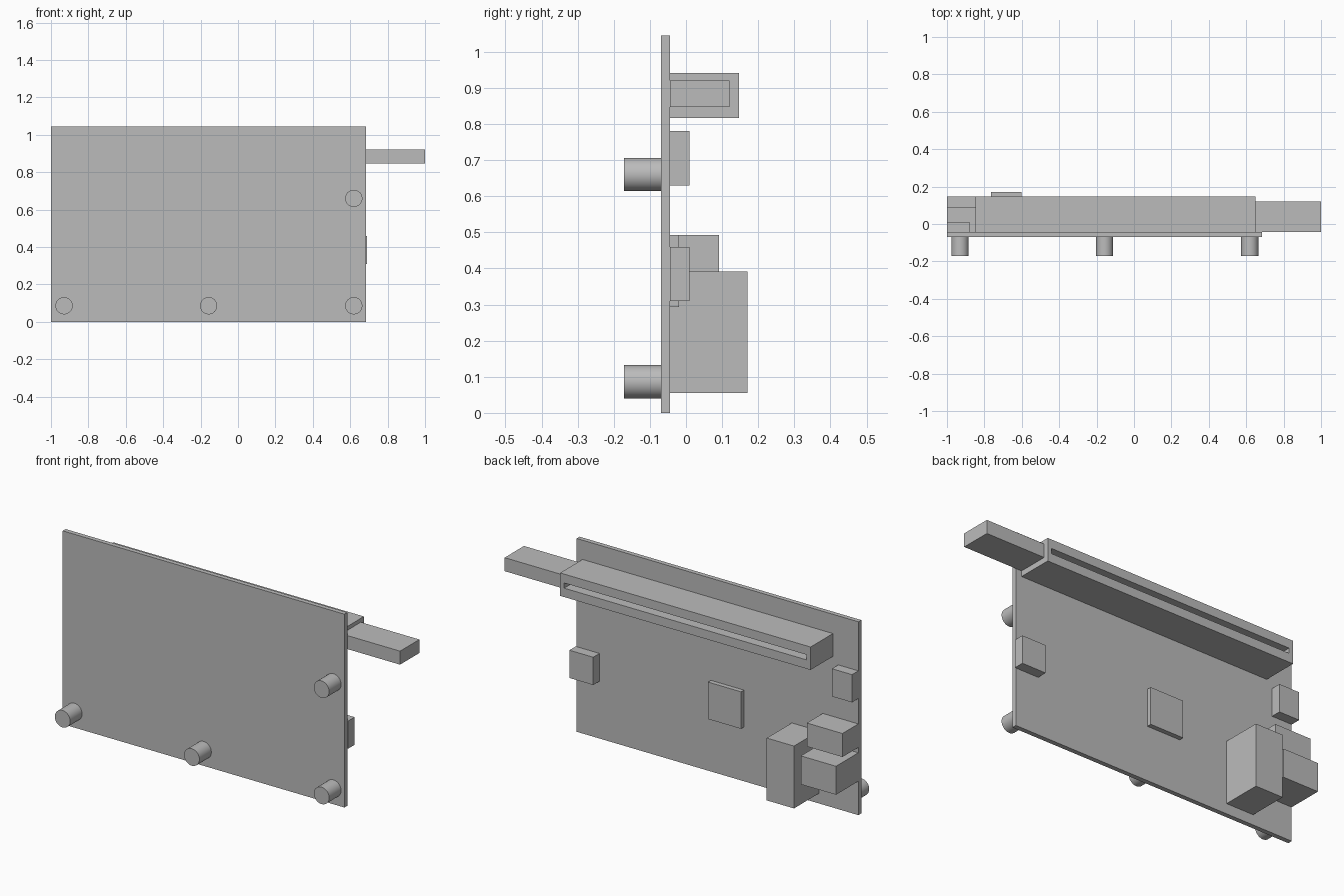
import bpy, bmesh, math
from mathutils import Matrix, Vector

if "Cube" in bpy.data.objects:
    bpy.data.objects.remove(bpy.data.objects["Cube"])

grey = bpy.data.materials.new("plain_grey")
grey.diffuse_color = (0.5, 0.5, 0.5, 1)
grey.use_nodes = True
grey.node_tree.nodes["Principled BSDF"].inputs["Base Color"].default_value = grey.diffuse_color

BACK = -0.044   # rear face of the board, where components sit
FRONT = -0.069  # front face of the board


def finish(name, bm):
    mesh = bpy.data.meshes.new(name)
    bm.to_mesh(mesh)
    bm.free()
    mesh.materials.append(grey)
    obj = bpy.data.objects.new(name, mesh)
    bpy.context.collection.objects.link(obj)
    return obj


def box_bm(x, y, z):
    bm = bmesh.new()
    size = [b - a for a, b in (x, y, z)]
    mid = [(a + b) / 2 for a, b in (x, y, z)]
    bmesh.ops.create_cube(bm, size=1, matrix=Matrix.Translation(mid) @ Matrix.Diagonal((*size, 1)))
    return bm


def box(name, x, y, z):
    return finish(name, box_bm(x, y, z))


# Circuit board
box("circuit_board", (-1, 0.685), (FRONT, BACK), (0, 1.045))

# Components on the rear of the board: x range, rear y, z range
components = {
    "processor_chip": ((-0.316, -0.118), -0.019, (0.293, 0.493)),
    "side_connector_right": ((0.548, 0.69), 0.01, (0.31, 0.46)),
    "side_connector_left": ((-1, -0.88), 0.01, (0.63, 0.78)),
    "tall_port": ((-0.765, -0.602), 0.17, (0.055, 0.392)),
    "upper_port": ((-1, -0.787), 0.092, (0.366, 0.493)),
    "lower_port": ((-1, -0.79), 0.147, (0.183, 0.337)),
}
for name, (x, y, z) in components.items():
    box(name, x, (BACK, y), z)

# Long card slot with a groove sunk into its rear face
bm = box_bm((-0.848, 0.65), (BACK, 0.147), (0.817, 0.941))
bm.normal_update()
face = max(bm.faces, key=lambda f: f.normal.y)
for depth in (0, 0.09):
    bmesh.ops.inset_individual(bm, faces=[face], thickness=0.01)
    for v in face.verts:
        v.co = Vector((-0.824 if v.co.x < -0.1 else 0.626,
                       0.147 - depth,
                       0.865 if v.co.z < 0.879 else 0.893))
finish("card_slot", bm)

# Lever projecting from the end of the slot
box("slot_lever", (0.65, 1.0), (BACK, 0.121), (0.847, 0.92))

# Round standoffs on the front
for i, (x, z) in enumerate([(-0.93, 0.086), (-0.157, 0.086), (0.619, 0.086), (0.619, 0.66)]):
    bpy.ops.mesh.primitive_cylinder_add(vertices=48, radius=0.046, depth=0.102,
                                        location=(x, -0.12, z), rotation=(math.pi / 2, 0, 0))
    peg = bpy.context.object
    peg.name = f"standoff_{i + 1}"
    peg.data.materials.append(grey)
    bpy.ops.object.shade_smooth_by_angle(angle=math.radians(30))
